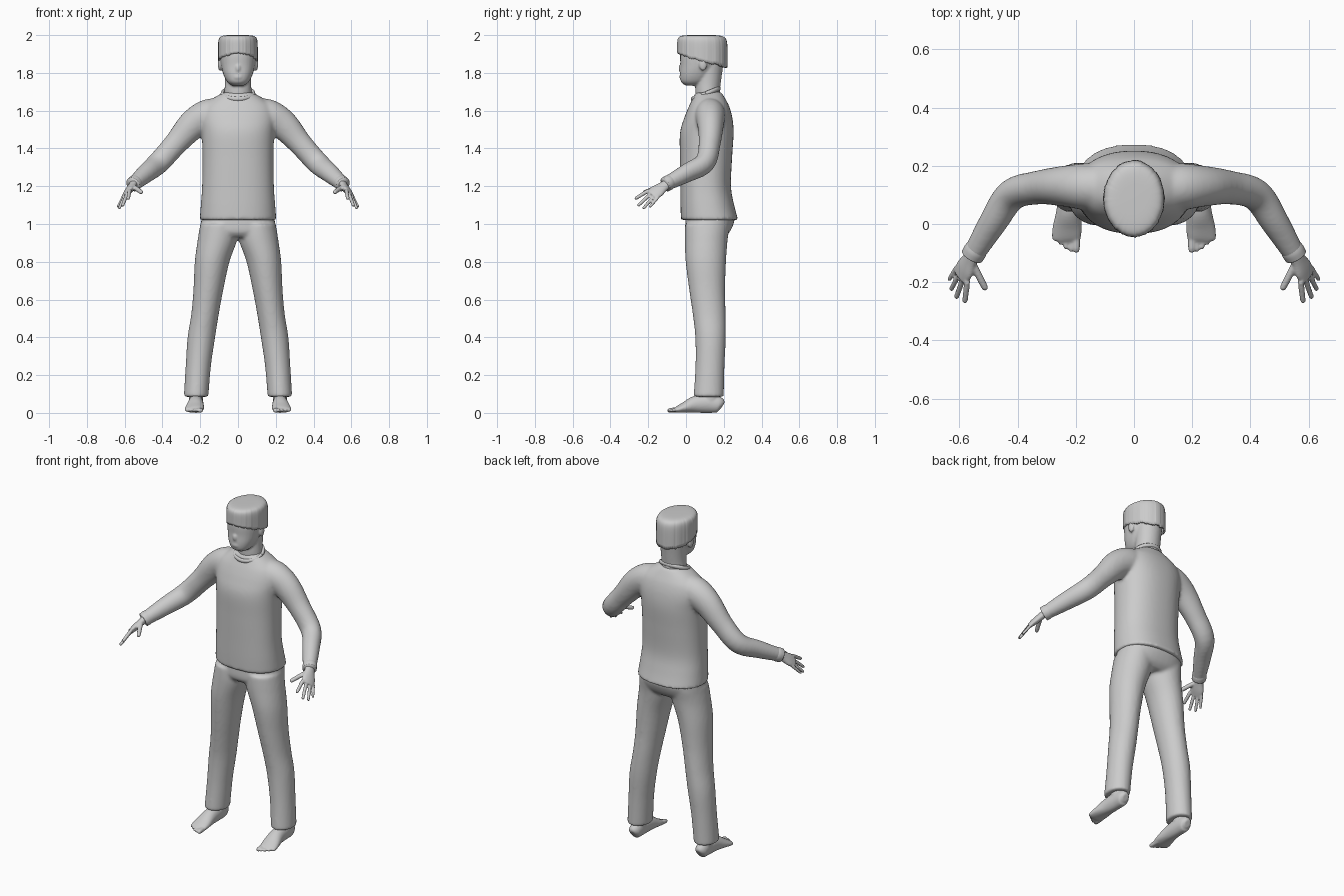
import bpy, bmesh, math, random
from mathutils import Vector

random.seed(4)
if "Cube" in bpy.data.objects:
    bpy.data.objects.remove(bpy.data.objects["Cube"])

grey = bpy.data.materials.new("plain_grey")
grey.use_nodes = True
grey.diffuse_color = (0.6, 0.6, 0.6, 1)
grey.node_tree.nodes["Principled BSDF"].inputs["Base Color"].default_value = (0.6, 0.6, 0.6, 1)
X, Y, Z = Vector((1, 0, 0)), Vector((0, 1, 0)), Vector((0, 0, 1))


def spline(pts, steps=5):
    """Catmull-Rom through rows of numbers."""
    rows = [Vector(p) for p in pts]
    out = []
    for i in range(len(rows) - 1):
        p0, p1, p2 = rows[max(i - 1, 0)], rows[i], rows[i + 1]
        p3 = rows[min(i + 2, len(rows) - 1)]
        for s in range(steps):
            t = s / steps
            out.append(p1 + (p2 - p0) * t / 2 + (2 * p0 - 5 * p1 + 4 * p2 - p3) * t * t / 2
                       + (3 * p1 - p0 - 3 * p2 + p3) * t ** 3 / 2)
    return out + [rows[-1]]


def tube(bm, pts, ref=Y, level=False, power=2.0, both=False, n=28):
    """Loft of oval rings (x, y, z, half width, half depth), optionally on both sides."""
    rows = spline(pts)
    for side in ((1, -1) if both else (1,)):
        rings = []
        for i, row in enumerate(rows):
            c = Vector(row[:3])
            t = Z if level else Vector(rows[min(i + 1, len(rows) - 1)][:3]) - Vector(rows[max(i - 1, 0)][:3])
            a = ref.cross(t).normalized()
            b = t.cross(a).normalized()
            ring = []
            for k in range(n):
                u, v = math.cos(math.tau * k / n), math.sin(math.tau * k / n)
                u = math.copysign(abs(u) ** (2 / power), u)
                v = math.copysign(abs(v) ** (2 / power), v)
                p = c + a * u * row[3] + b * v * row[4]
                ring.append(bm.verts.new((p.x * side, p.y, p.z)))
            rings.append(ring)
        for r, s in zip(rings, rings[1:]):
            for k in range(n):
                bm.faces.new((r[k], r[(k + 1) % n], s[(k + 1) % n], s[k]))
        bm.faces.new(rings[0][::-1])
        bm.faces.new(rings[-1])


def digit(bm, base, tip, r):
    """Round-ended finger or toe on both sides."""
    a, b = Vector(base), Vector(tip)
    d = (b - a).normalized()
    rows = [(*a, r, r), (*a.lerp(b, 0.5), r, r), (*(b - d * r), r * 0.9, r * 0.9),
            (*(b - d * r * 0.3), r * 0.65, r * 0.65), (*b, r * 0.15, r * 0.15)]
    tube(bm, rows, ref=X, both=True, n=12)


def ball(bm, c, size, both=False):
    for side in ((1, -1) if both else (1,)):
        made = bmesh.ops.create_uvsphere(bm, u_segments=20, v_segments=12, radius=1)["verts"]
        for v in made:
            v.co = Vector((c[0] * side + v.co.x * size[0], c[1] + v.co.y * size[1], c[2] + v.co.z * size[2]))


def finish(name, bm, voxel=None, smooth=6):
    bmesh.ops.recalc_face_normals(bm, faces=bm.faces)
    me = bpy.data.meshes.new(name)
    bm.to_mesh(me)
    bm.free()
    me.materials.append(grey)
    me.shade_smooth()
    ob = bpy.data.objects.new(name, me)
    bpy.context.collection.objects.link(ob)
    if voxel:
        m = ob.modifiers.new("blend", "REMESH")
        m.mode, m.voxel_size, m.use_smooth_shade = "VOXEL", voxel, True
        m = ob.modifiers.new("soften", "SMOOTH")
        m.factor, m.iterations = 0.5, smooth
    return ob


# Shirt: body and sleeves
bm = bmesh.new()
tube(bm, [(0, .125, 1.02, .203, .152), (0, .113, 1.1, .197, .142), (0, .104, 1.2, .19, .134),
          (0, .106, 1.35, .188, .138), (0, .11, 1.48, .192, .142), (0, .118, 1.56, .2, .128),
          (0, .122, 1.62, .185, .108), (0, .122, 1.66, .14, .088), (0, .12, 1.69, .09, .072),
          (0, .125, 1.7, .07, .06)], level=True, power=2.3, n=48)
tube(bm, [(.08, .125, 1.6, .07, .07), (.16, .128, 1.575, .085, .08), (.24, .13, 1.525, .079, .07),
          (.33, .125, 1.425, .063, .058), (.42, .1, 1.325, .059, .054), (.485, .005, 1.27, .051, .048),
          (.552, -.105, 1.212, .038, .037)], both=True)
finish("shirt", bm, 0.009, 8)

# Neckline and sleeve cuff bands
bm = bmesh.new()
loop = [(.083 * math.cos(math.tau * k / 40), .105 + .07 * math.sin(math.tau * k / 40),
         1.69 + .028 * math.sin(math.tau * k / 40), .009, .012) for k in range(41)]
tube(bm, loop, ref=Z, n=10)
tube(bm, [(.538, -.08, 1.225, .038, .037), (.546, -.093, 1.218, .041, .04),
          (.556, -.11, 1.209, .04, .039)], both=True)
finish("shirt_bands", bm)

# Trousers: hips and legs
bm = bmesh.new()
tube(bm, [(0, .125, 1.08, .185, .125), (0, .127, 1.02, .194, .13), (0, .115, .96, .2, .118),
          (0, .11, .93, .16, .09)], level=True, power=2.3, n=40)
tube(bm, [(.1, .115, 1.0, .1, .12), (.108, .107, .92, .105, .114), (.137, .105, .8, .092, .107),
          (.157, .112, .65, .079, .095), (.175, .123, .52, .073, .087), (.194, .13, .4, .073, .081),
          (.21, .127, .25, .067, .077), (.222, .12, .085, .065, .08)], level=True, both=True)
finish("trousers", bm, 0.009, 6)

# Feet with toes
bm = bmesh.new()
tube(bm, [(.222, .192, .035, .018, .022), (.222, .175, .043, .034, .042), (.222, .12, .05, .038, .05),
          (.224, .05, .045, .042, .045), (.229, -.01, .028, .05, .028), (.233, -.045, .018, .05, .018),
          (.234, -.06, .014, .044, .011)], ref=Z, both=True)
tube(bm, [(.222, .13, .04, .036, .045), (.222, .13, .13, .04, .045)], both=True)
for i in range(5):
    x = .2 + .018 * i
    digit(bm, (x, -.03, .018), (x - .002, -.1 + .003 * i * i, .012), .014 if i == 0 else .009)
finish("feet", bm, 0.005, 4)

# Hands: palm, fingers and thumb
bm = bmesh.new()
wrist, knuckle = Vector((.546, -.09, 1.22)), Vector((.597, -.183, 1.152))
spread = Vector((.035, .048, -.036))
normal = spread.cross(knuckle - wrist)
tube(bm, [(*wrist, .027, .022), (*wrist.lerp(knuckle, .35), .031, .02),
          (*wrist.lerp(knuckle, .7), .041, .018), (*knuckle, .037, .013)], ref=normal, both=True)
tips = [(.582, -.272, 1.132), (.612, -.256, 1.095), (.63, -.228, 1.08), (.637, -.194, 1.088)]
for i, tip in enumerate(tips):
    digit(bm, knuckle + spread * (i - 1.5) * .34 - (knuckle - wrist) * .12, tip, .0105 - .0007 * i)
digit(bm, (.555, -.135, 1.2), (.508, -.228, 1.165), .0125)
finish("hands", bm, 0.0045, 4)

# Head: neck, skull, nose, mouth, ears
bm = bmesh.new()
tube(bm, [(0, .125, 1.62, .078, .07), (0, .115, 1.7, .072, .066), (0, .118, 1.76, .07, .068),
          (0, .125, 1.86, .075, .075)], level=True)
tube(bm, [(0, .035, 1.732, .03, .035), (0, .042, 1.752, .057, .068), (0, .053, 1.79, .077, .085),
          (0, .07, 1.84, .09, .1), (0, .083, 1.9, .096, .114), (0, .088, 1.95, .088, .105),
          (0, .09, 1.98, .06, .075)], level=True, power=2.25)
ball(bm, (0, -.026, 1.825), (.014, .014, .022))
ball(bm, (0, -.024, 1.778), (.026, .012, .012))
ball(bm, (.096, .09, 1.845), (.011, .021, .034), both=True)
finish("head", bm, 0.006, 4)

# Bowl-cut hair: domed cap with strand grooves and a ragged edge
bm = bmesh.new()
count, rows = 144, 22
strand = [random.uniform(-1, 1) for _ in range(count // 2)]
rings = []
for j in range(1, rows + 1):
    f = j / rows
    ring = []
    for k in range(count):
        a = math.tau * k / count
        jag = strand[k // 2] * (1 if k % 2 else .3)
        back = (math.sin(a) + 1) / 2
        edge = 1.905 - .075 * back ** 0.8 + .006 * jag
        phi = min(f / .6, 1) * math.pi / 2
        r = math.sin(phi) ** .8 * (1 + .018 * jag * f)
        z = 1.9 + .1 * math.cos(phi) ** .8 if f < .6 else 1.9
        z = edge + (z - 1.9) * (2 - edge) / .1 if f < .6 else edge
        # blend dome into hanging sides
        drop = math.sin(min(f, 1) * math.pi / 2)
        r = min(1, (1 - (1 - drop) ** 2.4) ** .5) * (1 + .02 * jag * f)
        z = 2 - (2 - edge) * (1 - (1 - f ** 2.2) ** .9)
        ring.append(bm.verts.new((.105 * r * math.cos(a), .087 + .132 * r * math.sin(a), z)))
    rings.append(ring)
top = bm.verts.new((0, .087, 2))
for k in range(count):
    m = (k + 1) % count
    bm.faces.new((top, rings[0][k], rings[0][m]))
    for p, q in zip(rings, rings[1:]):
        bm.faces.new((p[k], q[k], q[m], p[m]))
hair = finish("hair", bm)
shell = hair.modifiers.new("thickness", "SOLIDIFY")
shell.thickness, shell.offset = 0.012, -1
